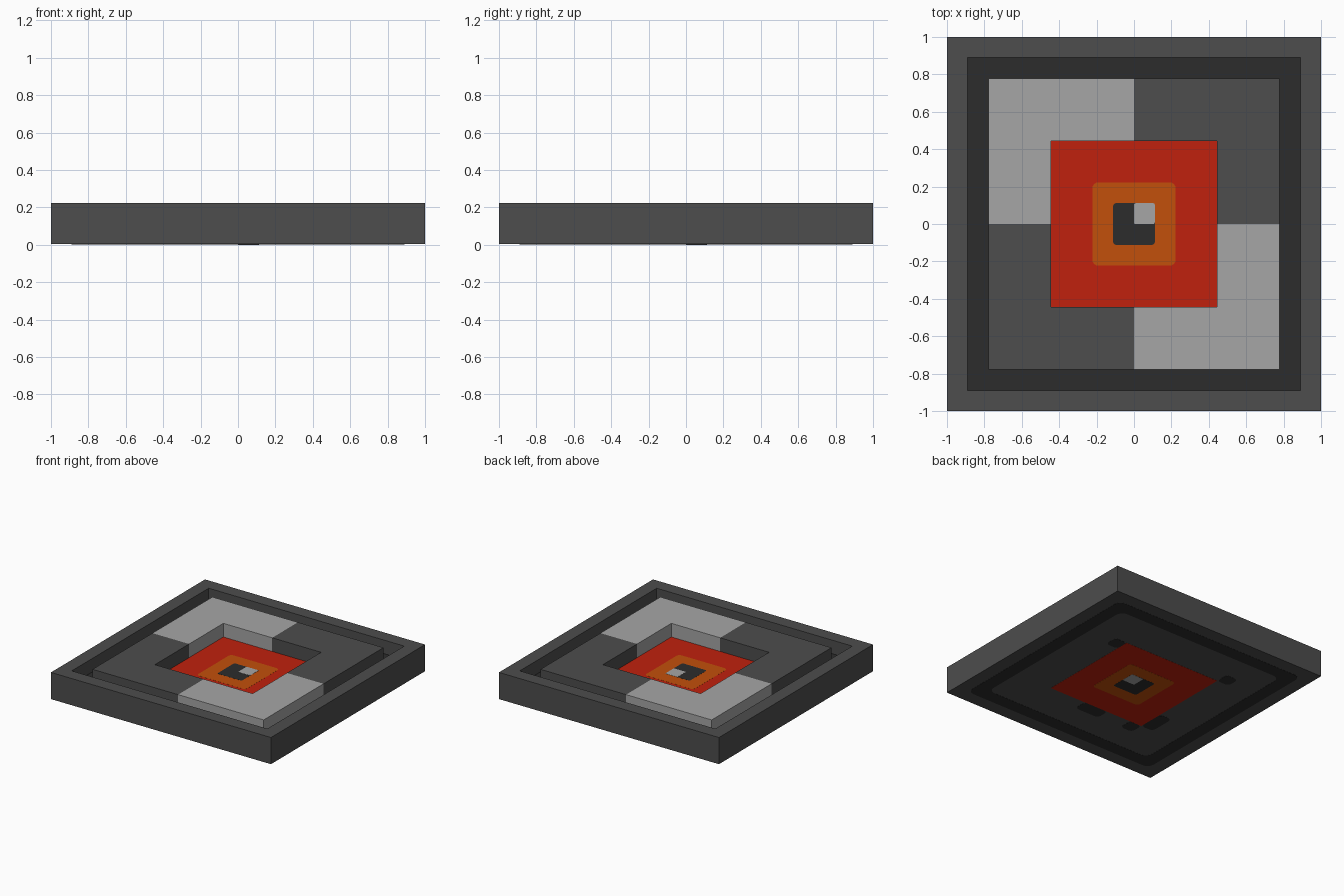
import bpy, bmesh, math

if "Cube" in bpy.data.objects:
    bpy.data.objects.remove(bpy.data.objects["Cube"], do_unlink=True)

U = 1 / 9           # layout grid unit
H = 2 * U           # full height
FLOOR = U           # height of the sunken floor


def material(name, hex_code):
    lin = []
    for i in (0, 2, 4):
        c = int(hex_code[i:i + 2], 16) / 255
        lin.append(c / 12.92 if c <= 0.04045 else ((c + 0.055) / 1.055) ** 2.4)
    m = bpy.data.materials.new(name)
    m.use_nodes = True
    m.diffuse_color = (*lin, 1)
    m.node_tree.nodes["Principled BSDF"].inputs["Base Color"].default_value = (*lin, 1)
    return m


GREY = material("dark grey", "4D4D4D")
LIGHT = material("light grey", "A6A6A6")
BLACK = material("charcoal", "2C2C2C")
RED = material("red", "C0210D")
ORANGE = material("orange", "C2500B")


def finish(bm, name, mat):
    bmesh.ops.recalc_face_normals(bm, faces=bm.faces)
    me = bpy.data.meshes.new(name)
    bm.to_mesh(me)
    bm.free()
    me.materials.append(mat)
    ob = bpy.data.objects.new(name, me)
    bpy.context.collection.objects.link(ob)
    return ob


def rect(x0, y0, x1, y1, r=0.0, seg=5):
    """Rectangle outline, with rounded corners when r > 0."""
    if r == 0:
        return [(x1, y1), (x0, y1), (x0, y0), (x1, y0)]
    pts = []
    centres = [(x1 - r, y1 - r), (x0 + r, y1 - r), (x0 + r, y0 + r), (x1 - r, y0 + r)]
    for k, (cx, cy) in enumerate(centres):
        for i in range(seg + 1):
            a = math.pi / 2 * (k + i / seg)
            pts.append((cx + r * math.cos(a), cy + r * math.sin(a)))
    return pts


def square(s, r=0.0):
    return rect(-s, -s, s, s, r)


def prism(name, outline, z0, z1, mat):
    bm = bmesh.new()
    face = bm.faces.new([bm.verts.new((x, y, z0)) for x, y in outline])
    top = bmesh.ops.extrude_face_region(bm, geom=[face])["geom"]
    verts = [v for v in top if isinstance(v, bmesh.types.BMVert)]
    bmesh.ops.translate(bm, verts=verts, vec=(0, 0, z1 - z0))
    return finish(bm, name, mat)


def ring(name, outer, inner, z0, z1, mat):
    bm = bmesh.new()
    loops = [[bm.verts.new((x, y, z)) for x, y in pts]
             for pts, z in ((outer, z0), (outer, z1), (inner, z1), (inner, z0))]
    n = len(outer)
    for a, b in zip(loops, loops[1:] + loops[:1]):
        for i in range(n):
            j = (i + 1) % n
            bm.faces.new((a[i], a[j], b[j], b[i]))
    return finish(bm, name, mat)


# Tray: floor slab and raised square rim
prism("floor_slab", square(8.5 * U), 0.003, FLOOR - 0.004, GREY)
ring("outer_rim", square(1), square(8 * U), 0.003, H, GREY)

# Charcoal channel: square-cornered on top, rounded underneath
ring("channel_floor", square(8 * U), square(7 * U), FLOOR - 0.01, FLOOR, BLACK)
ring("underside_ring", square(8 * U, 0.06), square(7 * U, 0.06), 0.002, 0.008, BLACK)

# Four raised corner blocks, alternating in colour
corner = [(0, 4), (4, 4), (4, 0), (7, 0), (7, 7), (0, 7)]
for label, sx, sy in (("back_left", 1, 1), ("back_right", -1, 1),
                      ("front_right", -1, -1), ("front_left", 1, -1)):
    prism(label + "_block", [(sx * x * U, sy * y * U) for x, y in corner],
          FLOOR - 0.008, H, GREY if sx * sy > 0 else LIGHT)

# Nested centre inlays, showing on the sunken floor and underneath
prism("red_inlay", square(4 * U), 0.002, FLOOR - 0.001, RED)
prism("orange_inlay", square(2 * U, 0.03), 0.0012, FLOOR - 0.0003, ORANGE)
prism("charcoal_inlay", square(U, 0.014), 0.0006, FLOOR + 0.0004, BLACK)
prism("light_inlay", rect(0, 0, U, U, 0.008), 0.0, FLOOR + 0.001, LIGHT)

# Rounded charcoal markers on the underside (grid cells)
markers = [(4, 3, 5, 4), (-5, 4, -4, 5), (-1, -5, 1, -4),
           (-4, -5, -3, -4), (-5, -4, -4, -2)]
for i, cell in enumerate(markers):
    prism(f"underside_marker_{i + 1}", rect(*[c * U for c in cell], 0.035),
          0.002, 0.008, BLACK)
